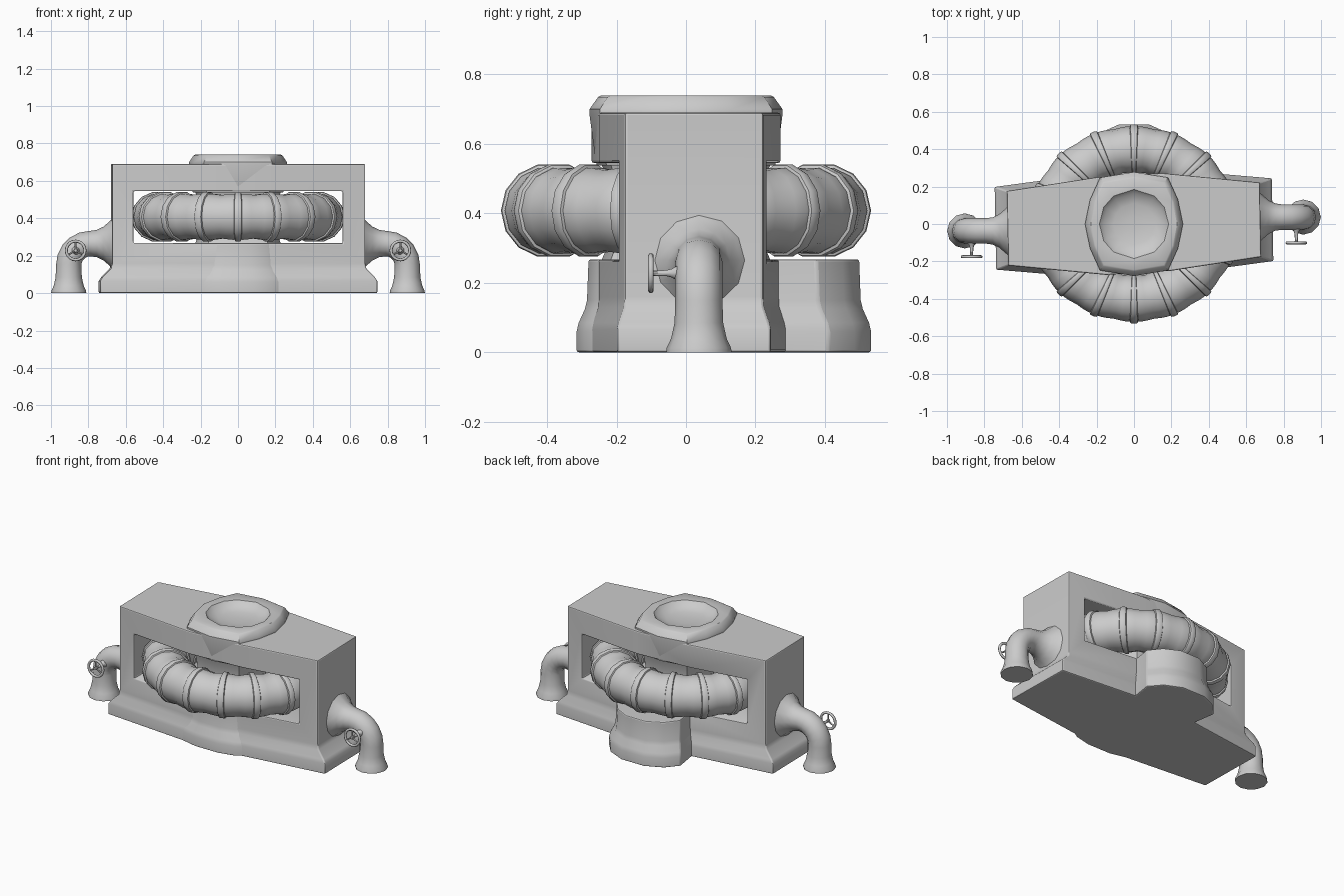
import bpy, bmesh
from math import sin, cos, pi, radians
from mathutils import Vector

if "Cube" in bpy.data.objects:
    bpy.data.objects.remove(bpy.data.objects["Cube"])


def loft(name, rings, loop=False, angle=35):
    """Skin a list of equal-length point rings; cap the ends unless looped."""
    bm = bmesh.new()
    vs = [[bm.verts.new(p) for p in r] for r in rings]
    n = len(vs[0])
    for i in range(len(vs) if loop else len(vs) - 1):
        a, b = vs[i], vs[(i + 1) % len(vs)]
        for j in range(n):
            bm.faces.new((a[j], a[(j + 1) % n], b[(j + 1) % n], b[j]))
    if not loop:
        bm.faces.new(vs[0])
        bm.faces.new(vs[-1])
    bmesh.ops.recalc_face_normals(bm, faces=bm.faces)
    me = bpy.data.meshes.new(name)
    bm.to_mesh(me)
    bm.free()
    ob = bpy.data.objects.new(name, me)
    bpy.context.collection.objects.link(ob)
    finish(ob, angle)
    return ob


def finish(ob, angle=35):
    bpy.ops.object.select_all(action='DESELECT')
    ob.select_set(True)
    bpy.context.view_layer.objects.active = ob
    bpy.ops.object.shade_smooth_by_angle(angle=radians(angle))


def apply_mods(ob):
    bpy.context.view_layer.objects.active = ob
    for m in list(ob.modifiers):
        bpy.ops.object.modifier_apply(modifier=m.name)
    finish(ob)


def bevel(ob, width):
    m = ob.modifiers.new("bevel", 'BEVEL')
    m.width, m.segments, m.limit_method = width, 2, 'ANGLE'
    m.angle_limit = radians(40)


def circle(c, u, v, r, n):
    c, u, v = Vector(c), Vector(u), Vector(v)
    return [c + r * (cos(2 * pi * k / n) * u + sin(2 * pi * k / n) * v) for k in range(n)]


def sgn(a):
    return (a > 0) - (a < 0)


# Main housing: tapered plan with half-turn symmetry and a flared foot
half = [(.2, -.25), (.68, -.176), (.672, .222), (.15, .272)]
plan = half + [(-x, -y) for x, y in half]


def body_ring(z, f):
    return [(x + sgn(x) * .065 * f * (abs(x) > .5), y + sgn(y) * .022 * f, z) for x, y in plan]


body = loft("housing", [body_ring(z, f) for z, f in
                        [(0, 1), (.065, 1), (.085, .8), (.13, .1), (.16, 0), (.69, 0)]])
cutter = loft("window_cutter", [[(x, y, z) for x, y in
              [(-.56, -.6), (.56, -.6), (.56, .6), (-.56, .6)]] for z in (.268, .545)])
m = body.modifiers.new("window", 'BOOLEAN')
m.object, m.operation, m.solver = cutter, 'DIFFERENCE', 'EXACT'
bevel(body, .007)
apply_mods(body)
bpy.data.objects.remove(cutter)

# Base hub: slight bulge at the front, deep lobe at the back
right = [(.07, -.285), (.16, -.262), (.2, -.235), (.2, .22), (.225, .38), (.165, .455), (.07, .503)]
hub_plan = right + [(-x, y) for x, y in reversed(right)]


def hub_ring(z, f):
    return [(x + sgn(x) * .025 * f * min(1, abs(x) / .2), y + sgn(y) * .03 * f, z)
            for x, y in hub_plan]


hub = loft("base_hub", [hub_ring(z, f) for z, f in
                        [(0, 1), (.06, 1), (.085, .8), (.125, .2), (.15, 0), (.268, -.15)]])
bevel(hub, .007)
apply_mods(hub)

# Cap with dished top
q = [(.262, 0), (.235, .13), (.182, .248), (0, .278)]
cap_plan = q + [(-x, y) for x, y in q[2::-1]] + [(-x, -y) for x, y in q[1:]] \
    + [(x, -y) for x, y in q[2:0:-1]]


def cap_ring(z, s):
    return [(x * s, y * s, z) for x, y in cap_plan]


def dish_ring(z, r):
    return [(*(Vector(p).normalized() * r), z) for p in cap_plan]


loft("cap", [cap_ring(.538, .92), cap_ring(.55, .935), cap_ring(.685, 1.0), cap_ring(.70, 1.0),
             cap_ring(.735, .91), cap_ring(.74, .88), dish_ring(.738, .185), dish_ring(.715, .165),
             dish_ring(.698, .11), dish_ring(.692, .04)])

# Centre column, waisted inside the ring
loft("column", [cap_ring(.25, .9), cap_ring(.3, .82), cap_ring(.41, .78),
                cap_ring(.5, .82), cap_ring(.56, .9)])

# Ribbed oval duct: 16 bellows segments around the column, ends touching the pillars
RIBS, SIDES, WIDE = 16, 14, 1.07
profile = [(-.10, .125), (-.085, .133), (-.04, .136), (.04, .136), (.085, .133), (.10, .125),
           (.16, .126), (.33, .123), (.5, .119), (.67, .123), (.84, .126)]
rings = []
for i in range(RIBS):
    for t, r in profile:
        a = (i + t) * 2 * pi / RIBS - pi / 2
        d = Vector((cos(a), sin(a), 0))
        rings.append([(p.x * WIDE, p.y, p.z) for p in
                      circle(d * .397 + Vector((0, 0, .408)), d, (0, 0, 1), r, SIDES)])
loft("ring_duct", rings, loop=True, angle=35)


# Side elbow pipes with valve wheels, one at each end
def elbow(side, s):
    y = s * .037
    path = [(.66, .265, 90, .145), (.685, .265, 90, .12), (.72, .265, 90, .09), (.755, .265, 90, .073)]
    for k in range(6):
        a = 90 - 18 * k
        path.append((.79 + .115 * cos(radians(a)), .15 + .115 * sin(radians(a)), a, .068))
    path += [(.905, .085, 0, .07), (.905, .04, 0, .08), (.905, .012, 0, .093), (.905, 0, 0, .094)]
    loft(side + "_pipe", [circle((s * x, y, z), (s * cos(radians(a)), 0, sin(radians(a))),
                                 (0, 1, 0), r, 12) for x, z, a, r in path], angle=50)
    # valve wheel faces the front on both sides
    c = Vector((s * .868, y - .138, .228))
    rim = []
    for k in range(20):
        d = Vector((cos(k * pi / 10), 0, sin(k * pi / 10)))
        rim.append(circle(c + d * .05, d, (0, 1, 0), .008, 8))
    loft(side + "_valve_rim", rim, loop=True, angle=60)
    for k in range(3):
        a = radians(90 + 120 * k)
        d = Vector((cos(a), 0, sin(a)))
        t = Vector((-sin(a), 0, cos(a)))
        loft(f"{side}_valve_spoke_{k}", [circle(c + d * e, t, (0, 1, 0), .005, 6) for e in (0, .048)])
    loft(side + "_valve_stem", [circle(c + Vector((0, e, 0)), (1, 0, 0), (0, 0, 1), r, 10)
                                for e, r in [(-.008, .008), (-.004, .011), (.012, .008), (.045, .009),
                                             (.06, .013), (.075, .022), (.11, .035)]])


elbow("right", 1)
elbow("left", -1)
